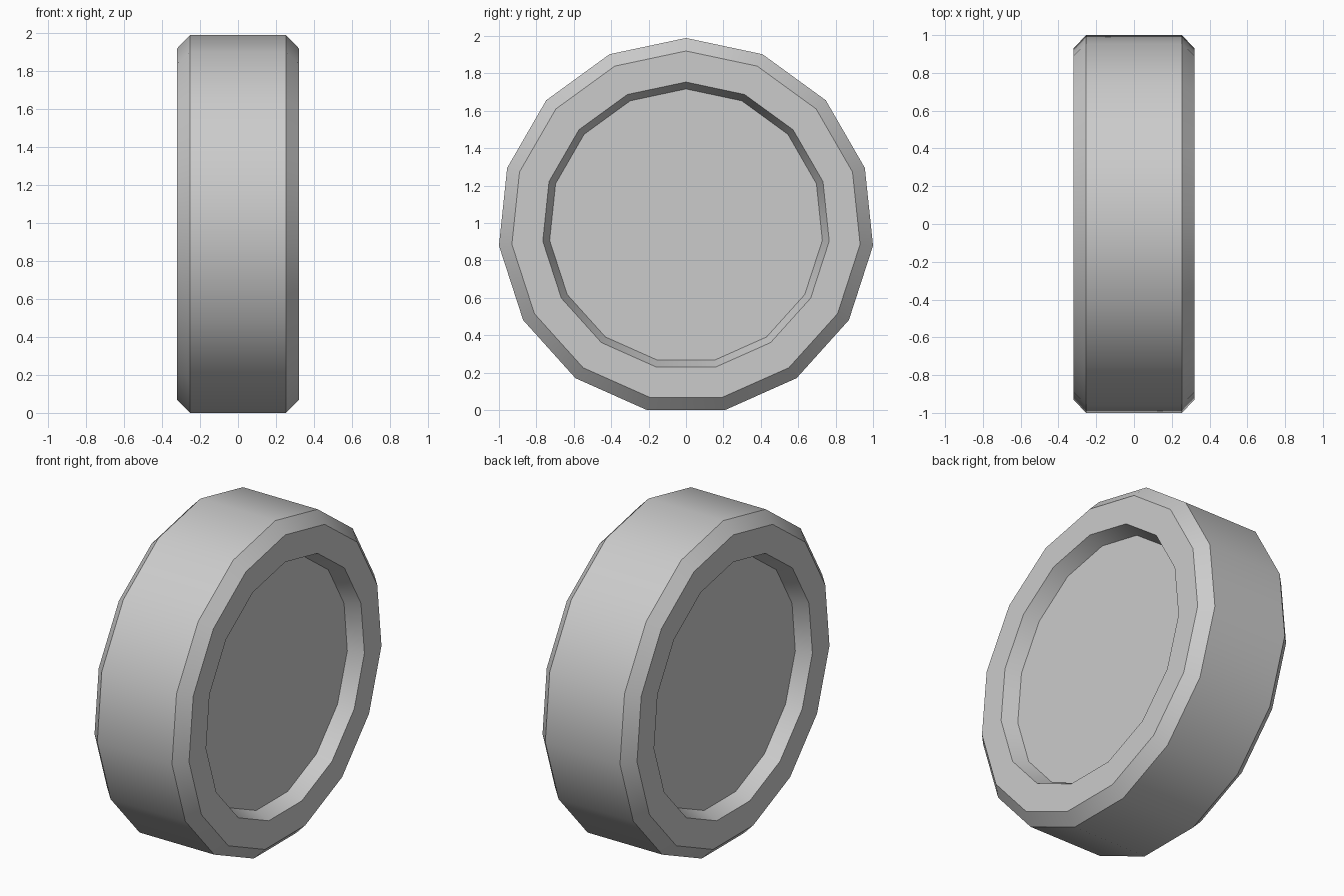
import bpy, bmesh
from math import sin, cos, pi, radians

if "Cube" in bpy.data.objects:
    bpy.data.objects.remove(bpy.data.objects["Cube"])

SIDES = 15
R = 1.0055                       # outer corner radius
CZ = R * cos(pi / SIDES)         # axle height so the lowest flat rests on z = 0

# Half profile (x, radius) from recessed hub face out to the tread, then mirrored
right = [(0.23, 0.733), (0.32, 0.77), (0.32, 0.936), (0.253, R)]
profile = right + [(-x, r) for x, r in reversed(right)]

# Spin the profile round the x axle with a corner pointing up
bm = bmesh.new()
rings = []
for x, r in profile:
    rings.append([bm.verts.new((x, r * sin(2 * pi * k / SIDES),
                                CZ + r * cos(2 * pi * k / SIDES)))
                  for k in range(SIDES)])
for a, b in zip(rings, rings[1:]):
    for k in range(SIDES):
        n = (k + 1) % SIDES
        bm.faces.new((a[k], a[n], b[n], b[k]))

# Recessed flat discs on both sides
bm.faces.new(rings[0])
bm.faces.new(rings[-1])
bmesh.ops.recalc_face_normals(bm, faces=bm.faces[:])

mesh = bpy.data.meshes.new("wheel")
bm.to_mesh(mesh)
bm.free()
wheel = bpy.data.objects.new("wheel", mesh)
bpy.context.collection.objects.link(wheel)

# Smooth round the tread, crisp at the chamfers
bpy.context.view_layer.objects.active = wheel
wheel.select_set(True)
bpy.ops.object.shade_smooth_by_angle(angle=radians(30))
